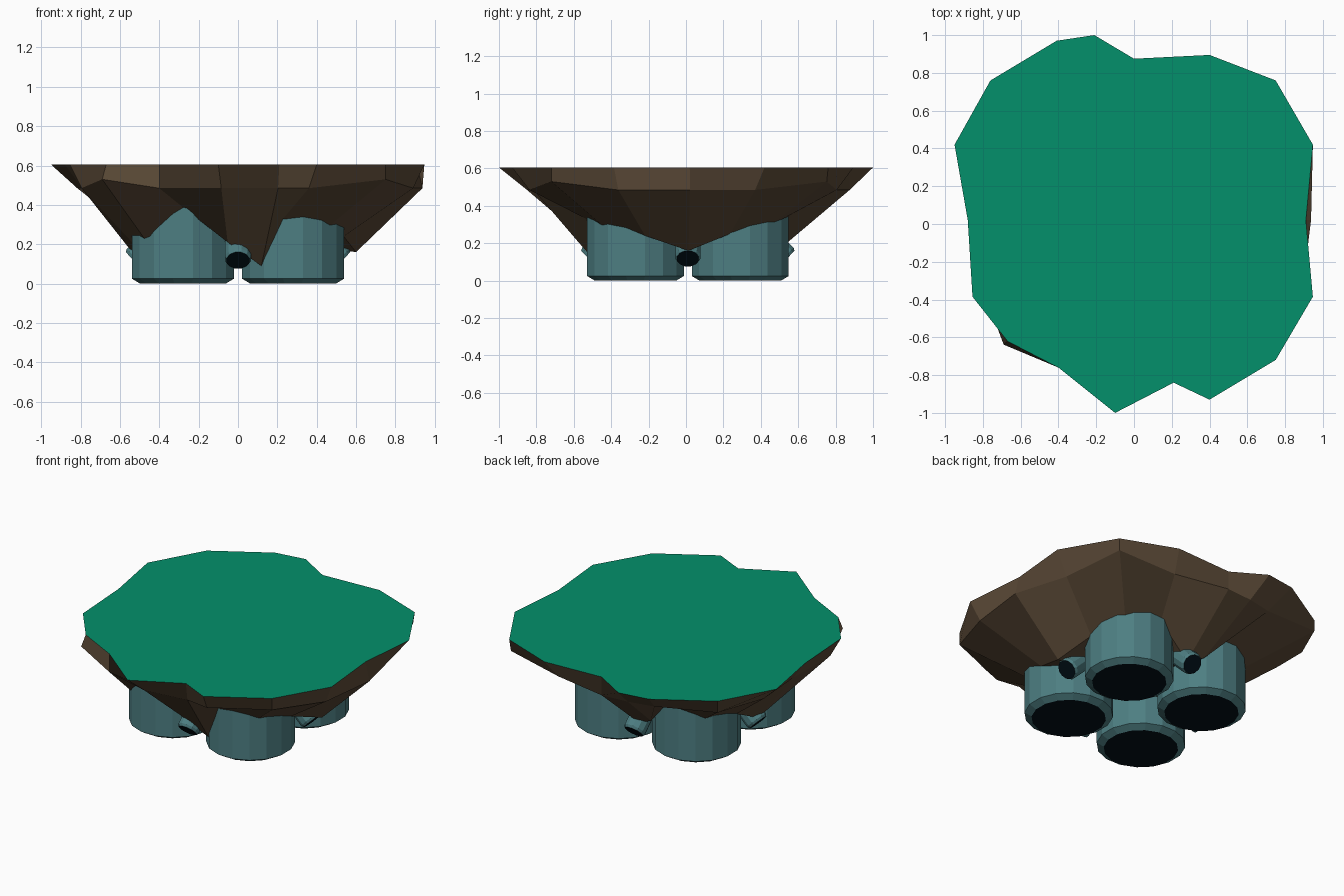
import bpy, bmesh, math
from mathutils import Vector, Matrix

cube = bpy.data.objects.get("Cube")
if cube:
    bpy.data.objects.remove(cube)


def material(name, rgb):
    mat = bpy.data.materials.new(name)
    mat.use_nodes = True
    mat.diffuse_color = (*rgb, 1)
    mat.node_tree.nodes["Principled BSDF"].inputs["Base Color"].default_value = (*rgb, 1)
    return mat


GRASS = material("grass green", (0.001, 0.28, 0.145))
ROCK = material("rock brown", (0.108, 0.07, 0.039))
METAL = material("teal metal", (0.075, 0.21, 0.225))
DARK = material("dark opening", (0.0005, 0.005, 0.009))


def add_object(name, bm, mats):
    bmesh.ops.recalc_face_normals(bm, faces=bm.faces)
    mesh = bpy.data.meshes.new(name)
    bm.to_mesh(mesh)
    bm.free()
    for mat in mats:
        mesh.materials.append(mat)
    obj = bpy.data.objects.new(name, mesh)
    bpy.context.collection.objects.link(obj)
    return obj


def bridge(bm, lower, upper):
    n = len(lower)
    for i in range(n):
        j = (i + 1) % n
        bm.faces.new((lower[i], lower[j], upper[j], upper[i]))


# Floating rock: ragged rim, middle ring and scalloped underside
RIM = [(0.947, 0.42), (0.75, 0.76), (0.4, 0.895), (0, 0.875), (-0.21, 1),
       (-0.41, 0.97), (-0.76, 0.76), (-0.95, 0.42), (-0.88, 0.02),
       (-0.855, -0.385), (-0.67, -0.62), (-0.4, -0.76), (-0.1, -1),
       (0.21, -0.84), (0.4, -0.93), (0.75, -0.72), (0.947, -0.385), (0.91, 0.02)]
MID_SCALE = [.88, .99, .9, 1, .86, .85, 1, .86, .9,
             .93, 1.03, 1, .85, .97, .9, 1, .94, 1.03]
LOW_HEIGHT = [.25, .29, .33, .16, .21, .35, .28, .26, .15,
              .2, .2, .38, .21, .09, .33, .28, .24, .16]
DIAGONALS = (1, 6, 10, 15)
LOW_RADIUS = {3: 0.49, 4: 0.53, 8: 0.53, 12: 0.53, 13: 0.49, 17: 0.6,
              **dict.fromkeys(DIAGONALS, 0.62)}

bm = bmesh.new()
rim, mid, low = [], [], []
for i, (x, y) in enumerate(RIM):
    s = MID_SCALE[i]
    out = Vector((x, y)).normalized() * LOW_RADIUS.get(i, 0.58)
    rim.append(bm.verts.new((x, y, 0.605)))
    mid.append(bm.verts.new((x * s, y * s, 0.53 if i in DIAGONALS else 0.485)))
    low.append(bm.verts.new((out.x, out.y, LOW_HEIGHT[i])))
bridge(bm, mid, rim)
bridge(bm, low, mid)
centre = bm.verts.new((0, 0, 0.25))
for i in range(len(low)):
    bm.faces.new((low[i], centre, low[(i + 1) % len(low)]))
top = bm.faces.new(rim)
top.material_index = 1
add_object("floating_rock", bm, [ROCK, GRASS])


# Thruster: a chamfered tube along local z with a dark mouth at the bottom
def thruster(name, radius, mouth, chamfer, length, sides, matrix):
    bm = bmesh.new()
    rings = []
    for r, z in ((mouth, 0), (radius, chamfer), (radius, length)):
        rings.append([bm.verts.new((r * math.cos(a), r * math.sin(a), z))
                      for a in (math.tau * (k + 0.5) / sides for k in range(sides))])
    bridge(bm, rings[0], rings[1])
    bridge(bm, rings[1], rings[2])
    bm.faces.new(rings[2])
    bm.faces.new(rings[0]).material_index = 1
    bm.transform(matrix)
    add_object(name, bm, [METAL, DARK])


# Four large engines pointing straight down
for side, sx in (("left", 1), ("right", -1)):
    for end, sy in (("front", -1), ("back", 1)):
        place = Matrix.Translation((sx * 0.28, sy * 0.28 + 0.01, 0))
        thruster(f"main_engine_{end}_{side}", 0.264, 0.222, 0.025, 0.45, 16, place)

# Four small steering nozzles, tilted outward between the engines
for k, side in enumerate(("left", "back", "right", "front")):
    place = (Matrix.Translation((0, 0.01, 0))
             @ Matrix.Rotation(k * math.pi / 2, 4, "Z")
             @ Matrix.Translation((0.53, 0, 0.118))
             @ Matrix.Rotation(math.radians(-46), 4, "Y"))
    thruster(f"steering_nozzle_{side}", 0.069, 0.06, 0.015, 0.26, 12, place)
